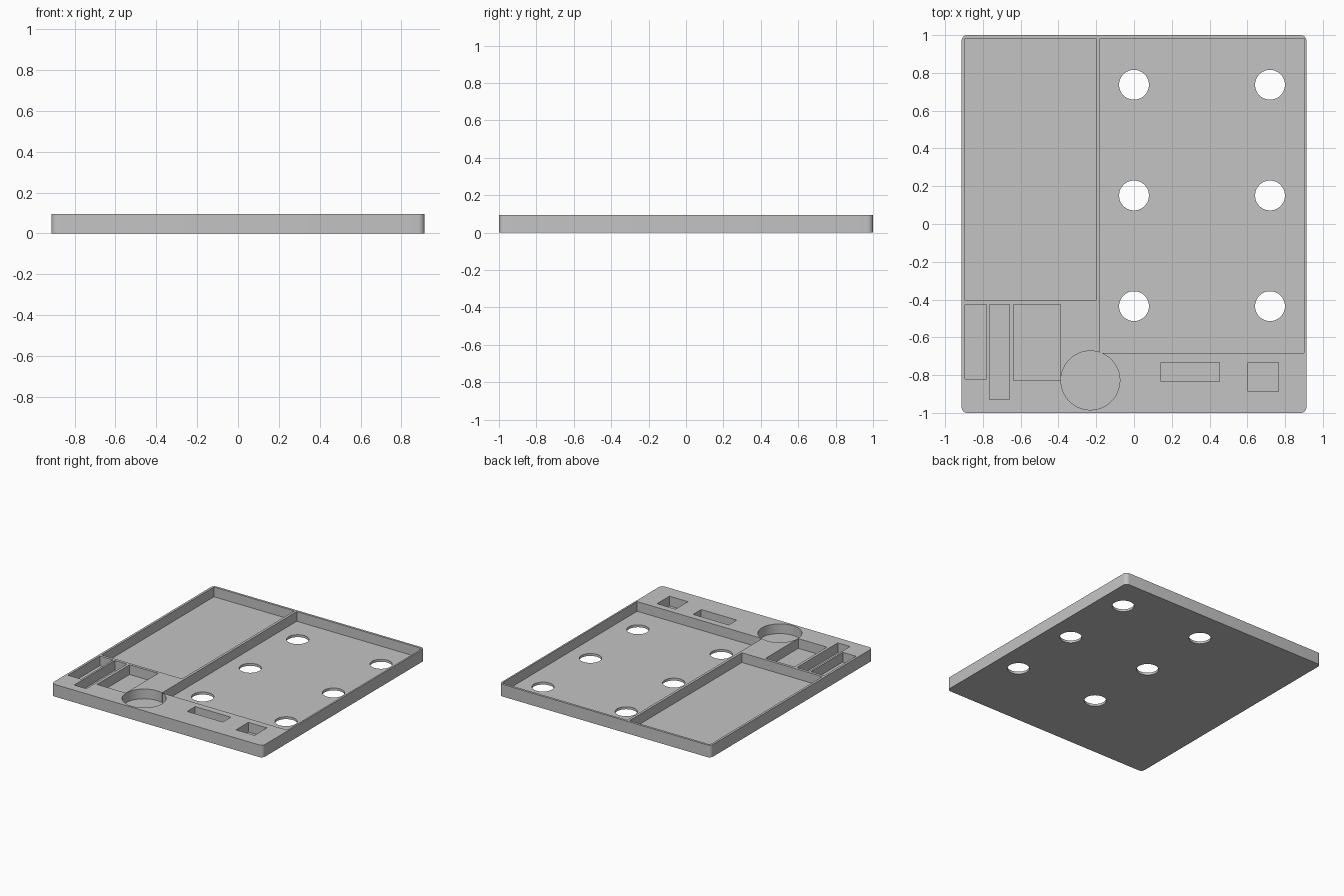
import bpy
import bmesh

HEIGHT = 0.095
FLOOR = 0.019

if "Cube" in bpy.data.objects:
    bpy.data.objects.remove(bpy.data.objects["Cube"], do_unlink=True)

grey = bpy.data.materials.new("plain grey")
grey.use_nodes = True
colour = (0.55, 0.55, 0.55, 1)
grey.diffuse_color = colour
grey.node_tree.nodes["Principled BSDF"].inputs["Base Color"].default_value = colour


def add_object(name, bm):
    mesh = bpy.data.meshes.new(name)
    bm.to_mesh(mesh)
    bm.free()
    mesh.materials.append(grey)
    obj = bpy.data.objects.new(name, mesh)
    bpy.context.collection.objects.link(obj)
    return obj


def box(name, x0, x1, y0, y1, z0, z1, corner=0):
    bm = bmesh.new()
    bmesh.ops.create_cube(bm, size=1)
    for v in bm.verts:
        v.co.x = x1 if v.co.x > 0 else x0
        v.co.y = y1 if v.co.y > 0 else y0
        v.co.z = z1 if v.co.z > 0 else z0
    if corner:
        upright = [e for e in bm.edges
                   if abs(e.verts[0].co.z - e.verts[1].co.z) > 0.01]
        bmesh.ops.bevel(bm, geom=upright, offset=corner, segments=6,
                        profile=0.5, affect='EDGES')
    return add_object(name, bm)


def cylinder(name, x, y, radius, z0, z1):
    bm = bmesh.new()
    bmesh.ops.create_cone(bm, cap_ends=True, segments=64, radius1=radius,
                          radius2=radius, depth=z1 - z0)
    bmesh.ops.translate(bm, verts=bm.verts, vec=(x, y, (z0 + z1) / 2))
    return add_object(name, bm)


# Slab with rounded upright corners
tray = box("tray", -0.913, 0.913, -1, 1, 0, HEIGHT, corner=0.03)

# Rectangular recesses: x range, y range
recesses = {
    "left_compartment": (-0.895, -0.20, -0.405, 0.982),
    "main_compartment": (-0.18, 0.90, -0.682, 0.982),
    "short_slot": (-0.895, -0.78, -0.82, -0.427),
    "long_slot": (-0.765, -0.66, -0.93, -0.427),
    "wide_slot": (-0.638, -0.39, -0.828, -0.427),
    "bar_slot": (0.144, 0.452, -0.833, -0.734),
    "square_slot": (0.604, 0.764, -0.887, -0.734),
}
cutters = [box(name + "_cutter", *area, FLOOR, HEIGHT + 0.1)
           for name, area in recesses.items()]

# Round well and the through holes of the main compartment
cutters.append(cylinder("round_well_cutter", -0.231, -0.828, 0.156,
                        FLOOR, HEIGHT + 0.1))
for x in (0, 0.72):
    for y in (0.737, 0.151, -0.435):
        cutters.append(cylinder("hole_cutter", x, y, 0.079, -0.1, HEIGHT + 0.1))

# Cut everything out of the slab
bpy.context.view_layer.objects.active = tray
for cutter in cutters:
    cutter.hide_render = True
    cut = tray.modifiers.new("cut", 'BOOLEAN')
    cut.operation = 'DIFFERENCE'
    cut.solver = 'EXACT'
    cut.object = cutter
    bpy.ops.object.modifier_apply(modifier=cut.name)
for cutter in cutters:
    bpy.data.objects.remove(cutter, do_unlink=True)

bpy.ops.object.select_all(action='DESELECT')
tray.select_set(True)
bpy.ops.object.shade_smooth_by_angle()
